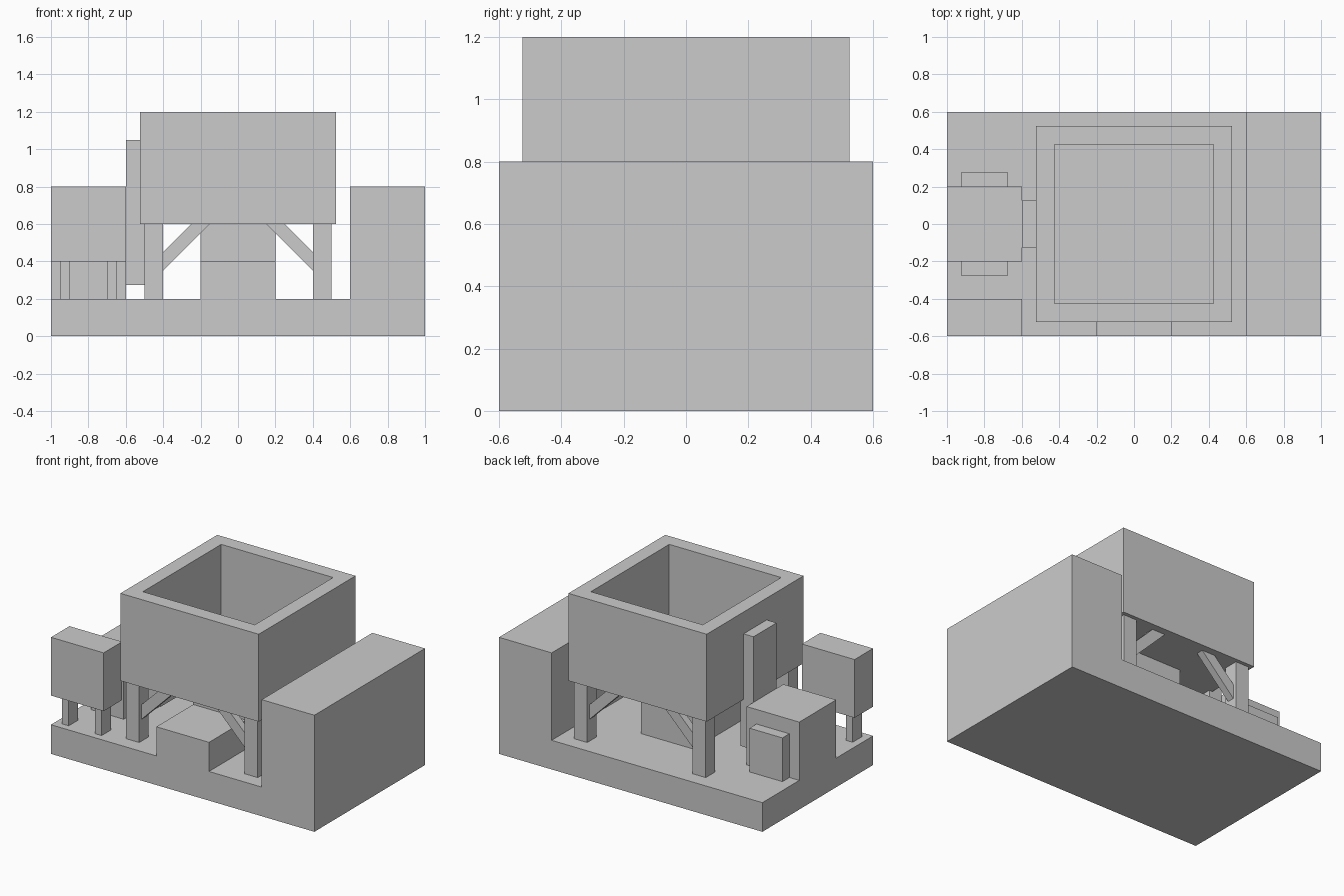
import bpy, bmesh

if "Cube" in bpy.data.objects:
    bpy.data.objects.remove(bpy.data.objects["Cube"])


def add_object(name, bm):
    bmesh.ops.recalc_face_normals(bm, faces=bm.faces)
    mesh = bpy.data.meshes.new(name)
    bm.to_mesh(mesh)
    bm.free()
    obj = bpy.data.objects.new(name, mesh)
    bpy.context.collection.objects.link(obj)
    return obj


def box(name, x, y, z):
    bm = bmesh.new()
    bmesh.ops.create_cube(bm, size=1)
    for v in bm.verts:
        v.co = [r[0] + (c + 0.5) * (r[1] - r[0]) for c, r in zip(v.co, (x, y, z))]
    return add_object(name, bm)


def prism(name, profile, y0, y1):
    """Extrude an x-z profile from y0 to y1."""
    bm = bmesh.new()
    face = bm.faces.new([bm.verts.new((x, y0, z)) for x, z in profile])
    out = bmesh.ops.extrude_face_region(bm, geom=[face])
    for v in out["geom"]:
        if isinstance(v, bmesh.types.BMVert):
            v.co.y = y1
    return add_object(name, bm)


def boolean(target, other, operation):
    mod = target.modifiers.new("boolean", "BOOLEAN")
    mod.operation, mod.solver, mod.object = operation, "EXACT", other
    bpy.context.view_layer.objects.active = target
    bpy.ops.object.modifier_apply(modifier=mod.name)
    bpy.data.objects.remove(other)


# Base slab with the tall right block, joined with step, pillar and left block
base = prism("base", [(-1, 0), (1, 0), (1, 0.8), (0.6, 0.8), (0.6, 0.2), (-1, 0.2)], -0.6, 0.6)
stair = prism("stair", [(-0.2, 0.1), (0.2, 0.1), (0.2, 0.4), (-0.2, 0.4)], -0.6, 0)
boolean(base, stair, "UNION")
boolean(base, box("pillar", (-0.2, 0.2), (-0.2, 0.2), (0.1, 0.6)), "UNION")
boolean(base, box("left_block", (-1, -0.6), (-0.2, 0.2), (0.1, 0.6)), "UNION")

# Open-topped hopper
hopper = box("hopper", (-0.525, 0.525), (-0.525, 0.525), (0.6, 1.2))
boolean(hopper, box("cavity", (-0.425, 0.425), (-0.425, 0.425), (0.7, 1.3)), "DIFFERENCE")

# Legs and diagonal braces
for sx, side in ((-1, "left"), (1, "right")):
    for sy, end in ((-1, "front"), (1, "back")):
        box(f"{end}_{side}_leg", sorted((sx * 0.4, sx * 0.5)), sorted((sy * 0.4, sy * 0.5)), (0.2, 0.6))
        prism(f"{end}_{side}_brace",
              [(sx * 0.4, 0.35), (sx * 0.4, 0.45), (sx * 0.25, 0.6), (sx * 0.15, 0.6)],
              sy * 0.475, sy * 0.425)

# Upright panel on the hopper's left side
box("side_panel", (-0.6, -0.5), (-0.125, 0.125), (0.275, 1.05))

# Low boxes against both sides of the left block
for sy, end in ((-1, "front"), (1, "back")):
    box(f"{end}_side_box", (-0.925, -0.675), sorted((sy * 0.2, sy * 0.275)), (0.2, 0.5))

# Cabinet on two posts at the front left
box("cabinet", (-1, -0.6), (-0.6, -0.4), (0.4, 0.8))
for i, x in enumerate((-0.95, -0.7)):
    box(f"cabinet_post_{i + 1}", (x, x + 0.05), (-0.55, -0.45), (0.2, 0.4))
